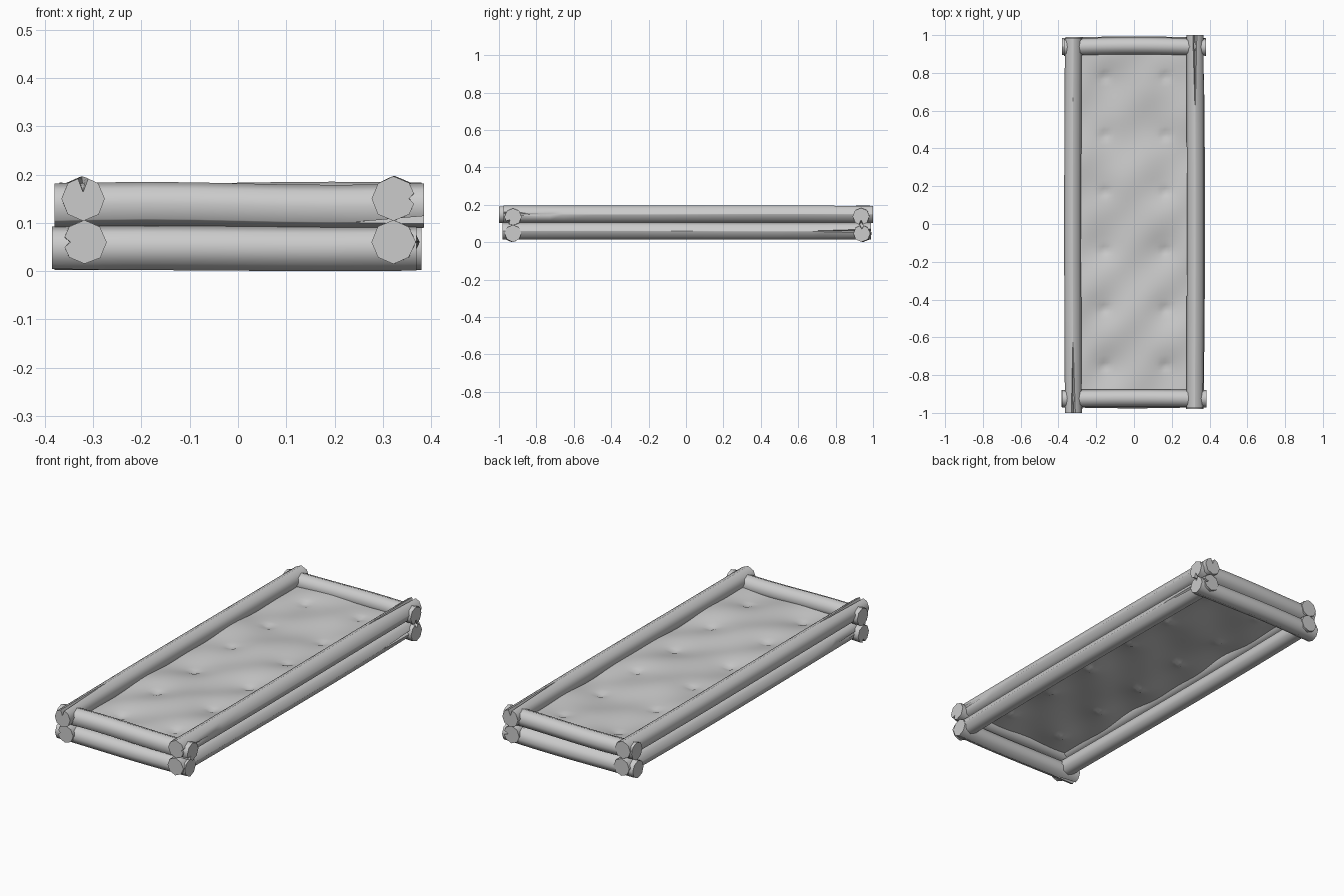
import bpy, bmesh, math, random
from mathutils import Vector

if "Cube" in bpy.data.objects:
    bpy.data.objects.remove(bpy.data.objects["Cube"])

random.seed(4)
R = 0.0455


def finish(bm, name, angle):
    bmesh.ops.recalc_face_normals(bm, faces=bm.faces)
    me = bpy.data.meshes.new(name)
    bm.to_mesh(me)
    bm.free()
    ob = bpy.data.objects.new(name, me)
    bpy.context.collection.objects.link(ob)
    bpy.ops.object.select_all(action='DESELECT')
    ob.select_set(True)
    bpy.context.view_layer.objects.active = ob
    bpy.ops.object.shade_smooth_by_angle(angle=math.radians(angle))
    return ob


# Eight-sided, slightly crooked log; cracks = (end, side index, length, depth)
def log(name, axis, lo, hi, off, z, bow=(), cracks=()):
    n = 9
    ts = [lo + (hi - lo) * i / (n - 1) for i in range(n)]
    for end, k, length, depth in cracks:
        ts.append(lo + length if end < 0 else hi - length)
    ts = sorted(ts)
    jitter = [random.uniform(-0.001, 0.001) for _ in range(8)]
    bm = bmesh.new()
    rings = []
    for t in ts:
        u = (t - lo) / (hi - lo)
        dz = dy = 0
        if bow:
            dz = bow[0] * math.sin(u * 2 * math.pi)
            dy = bow[1] * math.sin(u * math.pi)
        ring = []
        for k in range(8):
            a = k * math.pi / 4
            r = R + jitter[k]
            pts = [(a, r)]
            for end, ck, length, depth in cracks:
                if ck == k:
                    d = (t - lo) if end < 0 else (hi - t)
                    f = max(0.0, 1 - d / length)
                    w = 0.03 + 0.22 * f
                    pts = [(a - w, r * (1 - w * 0.2)), (a, r * (1 - depth * f)),
                           (a + w, r * (1 - w * 0.2))]
            for b, q in pts:
                s, h = off + dy + q * math.cos(b), max(0.0, z + dz + q * math.sin(b))
                ring.append(bm.verts.new((t, s, h) if axis == 'x' else (s, t, h)))
        rings.append(ring)
    for a, b in zip(rings, rings[1:]):
        m = len(a)
        for i in range(m):
            bm.faces.new((a[i], a[(i + 1) % m], b[(i + 1) % m], b[i]))
    bm.faces.new(rings[0])
    bm.faces.new(rings[-1])
    return finish(bm, name, 50)


# Long side rails
log("left_rail_upper", 'y', -1.0, 0.985, -0.321, 0.15, (0.001, -0.004), [(-1, 2, 0.35, 0.7)])
log("left_rail_lower", 'y', -0.98, 0.99, -0.318, 0.06, (0.001, -0.007), [(-1, 4, 0.3, 0.35)])
log("right_rail_upper", 'y', -0.975, 1.0, 0.322, 0.15, (-0.001, 0.003),
    [(1, 2, 0.37, 0.7), (-1, 0, 0.32, 0.3)])
log("right_rail_lower", 'y', -0.98, 0.99, 0.322, 0.06, (0.001, 0.008), [(1, 0, 0.31, 0.6)])

# Short end logs, interlocked with the rails
log("front_log_upper", 'x', -0.38, 0.385, -0.925, 0.136, (0.003, 0.003), [(1, 5, 0.14, 0.5)])
log("front_log_lower", 'x', -0.385, 0.37, -0.925, 0.047, (0.001, -0.006), [(-1, 6, 0.14, 0.5)])
log("back_log_upper", 'x', -0.37, 0.38, 0.936, 0.138, (-0.002, 0.008), [(1, 6, 0.14, 0.6)])
log("back_log_lower", 'x', -0.38, 0.38, 0.94, 0.047, (0.001, 0.008), [(1, 2, 0.14, 0.5)])

# Tufted sheet stretched between the logs
TUFTS = [(x, y) for x in (-0.155, 0.165) for y in (0.78, 0.47, 0.17, -0.14, -0.45, -0.75)]


def sheet_height(x, y):
    h = 0.128 + 0.006 * math.sin(9 * y + 5 * x) + 0.004 * math.sin(17 * (x - y))
    for tx, ty in TUFTS:
        d2 = (x - tx) ** 2 + (y - ty) ** 2
        h -= 0.012 * math.exp(-d2 / 0.007) + 0.012 * math.exp(-d2 / 0.0004)
    return h


bm = bmesh.new()
NX, NY = 30, 90
grid = []
for j in range(NY + 1):
    y = -0.92 + 1.85 * j / NY
    row = []
    for i in range(NX + 1):
        x = -0.305 + 0.61 * i / NX
        row.append(bm.verts.new((x, y, sheet_height(x, y))))
    grid.append(row)
for j in range(NY):
    for i in range(NX):
        bm.faces.new((grid[j][i], grid[j][i + 1], grid[j + 1][i + 1], grid[j + 1][i]))
finish(bm, "tufted_sheet", 60)
